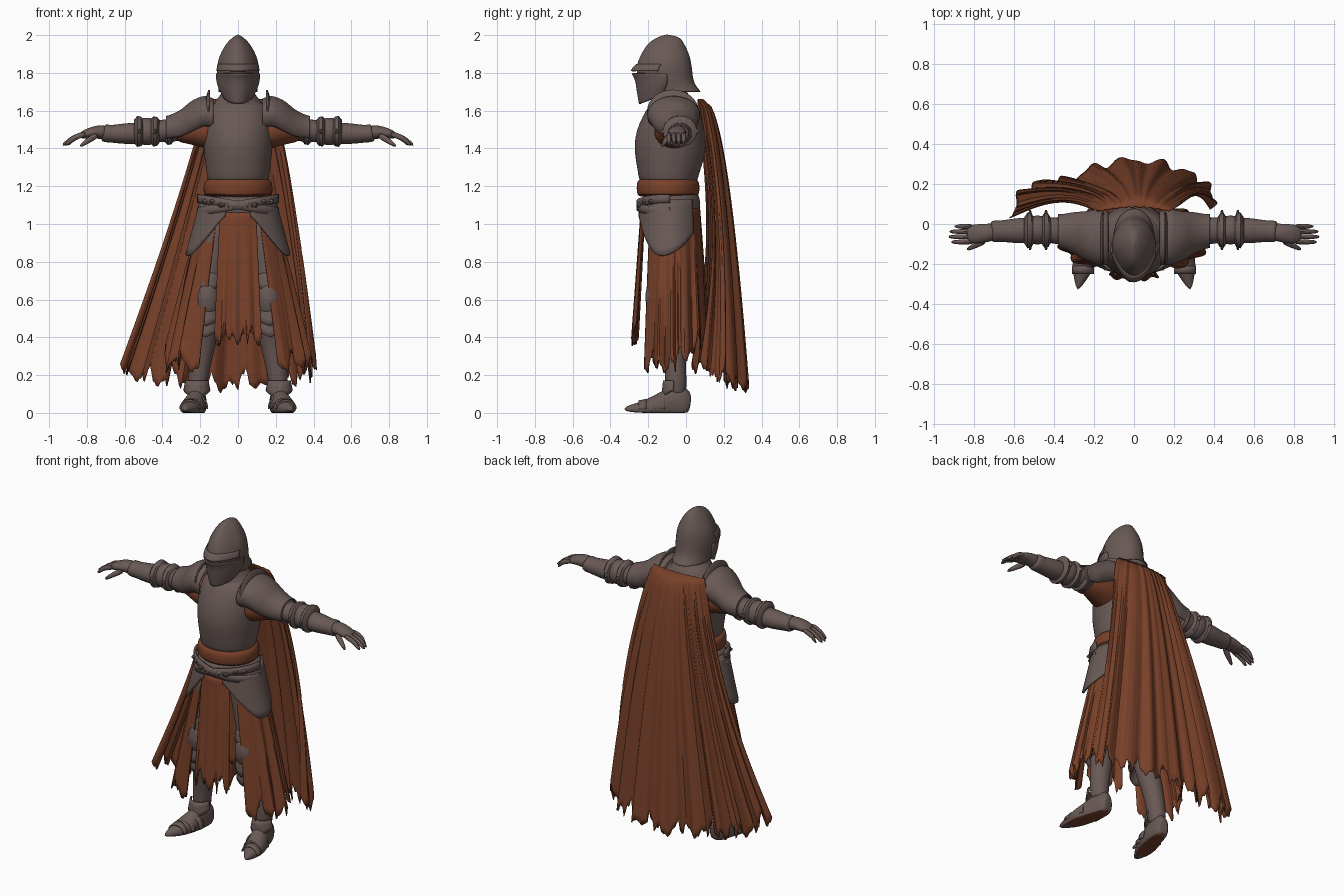
import bpy, bmesh, math
from math import sin, cos, pi, radians
from mathutils import Vector

cube = bpy.data.objects.get("Cube")
if cube:
    bpy.data.objects.remove(cube, do_unlink=True)


def material(name, rgb):
    m = bpy.data.materials.new(name)
    m.use_nodes = True
    m.diffuse_color = (*rgb, 1)
    m.node_tree.nodes["Principled BSDF"].inputs["Base Color"].default_value = (*rgb, 1)
    return m


METAL = material("dull_metal", (.14, .1, .092))
CLOTH = material("rust_cloth", (.19, .052, .022))


def finish(name, bm, mat, mirror, thick=0, smooth=0, angle=40):
    """Turn a bmesh into a finished object with its modifiers."""
    bmesh.ops.remove_doubles(bm, verts=bm.verts, dist=.0005)
    bmesh.ops.recalc_face_normals(bm, faces=bm.faces)
    mesh = bpy.data.meshes.new(name)
    bm.to_mesh(mesh)
    bm.free()
    mesh.materials.append(mat)
    for p in mesh.polygons:
        p.use_smooth = True
    mesh.set_sharp_from_angle(angle=radians(angle))
    ob = bpy.data.objects.new(name, mesh)
    bpy.context.scene.collection.objects.link(ob)
    if thick:
        mod = ob.modifiers.new("thickness", 'SOLIDIFY')
        mod.thickness = thick
        mod.offset = 0
    if smooth:
        ob.modifiers.new("smooth", 'SUBSURF').levels = smooth
        ob.modifiers["smooth"].render_levels = smooth
    if mirror:
        ob.modifiers.new("mirror", 'MIRROR').use_mirror_merge = False
    return ob


def limb(name, mat, rings, mirror=True, sides=20, smooth=1, floor=None):
    """Loft ellipses (x, y, z, radius a, radius b) along a path."""
    bm = bmesh.new()
    pts = [Vector(r[:3]) for r in rings]
    loops = []
    for i, r in enumerate(rings):
        d = (pts[min(i + 1, len(pts) - 1)] - pts[max(i - 1, 0)]).normalized()
        ref = Vector((0, 1, 0)) if abs(d.x) > .6 else Vector((1, 0, 0))
        a = (ref - d * ref.dot(d)).normalized()
        b = d.cross(a)
        loop = []
        for k in range(sides):
            t = 2 * pi * k / sides
            p = pts[i] + a * r[3] * cos(t) + b * r[4] * sin(t)
            if floor is not None:
                p.z = max(p.z, floor)
            loop.append(bm.verts.new(p))
        loops.append(loop)
    for lo, hi in zip(loops, loops[1:]):
        for k in range(sides):
            n = (k + 1) % sides
            bm.faces.new((lo[k], lo[n], hi[n], hi[k]))
    bm.faces.new(loops[0])
    bm.faces.new(loops[-1])
    return finish(name, bm, mat, mirror, smooth=smooth)


def sheet(name, mat, fn, nu=24, nv=8, thick=.008, mirror=False):
    """Build a thin plate or cloth from a surface function of u and v."""
    bm = bmesh.new()
    g = [[bm.verts.new(fn(i / nu, j / nv)) for i in range(nu + 1)] for j in range(nv + 1)]
    for j in range(nv):
        for i in range(nu):
            bm.faces.new((g[j][i], g[j][i + 1], g[j + 1][i + 1], g[j + 1][i]))
    return finish(name, bm, mat, mirror, thick)


def path(pts, t):
    """Smooth interpolation through a list of tuples."""
    n = len(pts) - 1
    i = min(int(t * n), n - 1)
    f = t * n - i
    quad = [pts[max(0, min(n, i + k))] for k in (-1, 0, 1, 2)]
    return [.5 * (2 * b + (c - a) * f + (2 * a - 5 * b + 4 * c - d) * f * f
                  + (3 * b - a - 3 * c + d) * f ** 3) for a, b, c, d in zip(*quad)]


def jag(u, n):
    """Torn hem: uneven triangular notches between zero and one."""
    saw = abs((u * n) % 1 - .5) * 2
    fine = abs((u * n * 2.7) % 1 - .5) * 2
    return (.7 * saw + .3 * fine) * (.35 + .65 * sin(u * n * 1.3) ** 2)


# Torso, neck and waist
limb("breastplate", METAL, [
    (0, -.095, 1.19, .16, .15), (0, -.095, 1.25, .164, .157), (0, -.09, 1.32, .174, .176),
    (0, -.085, 1.4, .184, .192), (0, -.08, 1.48, .187, .184), (0, -.07, 1.55, .182, .16),
    (0, -.06, 1.61, .17, .14), (0, -.06, 1.66, .12, .1)], False, 32)
limb("gorget", METAL, [
    (0, -.07, 1.57, .16, .15), (0, -.07, 1.62, .15, .13), (0, -.08, 1.66, .11, .1),
    (0, -.09, 1.7, .08, .085), (0, -.09, 1.75, .075, .08)], False, 28)
limb("waist_sash", CLOTH, [
    (0, -.095, 1.14, .165, .15), (0, -.095, 1.155, .182, .165), (0, -.095, 1.19, .184, .168),
    (0, -.095, 1.225, .18, .165), (0, -.095, 1.245, .16, .15)], False, 32)
limb("hip_armor", METAL, [
    (0, -.09, 1.17, .175, .155), (0, -.085, 1.12, .195, .16),
    (0, -.085, 1.07, .205, .162), (0, -.08, 1.04, .19, .15)], False, 32)


# Crossed hip straps with studs
def strap(u, v):
    a = pi + pi * u
    z = 1.1 + .035 * cos(a) + .045 * (.5 - v)
    return .21 * cos(a), -.085 + .172 * sin(a), z


sheet("hip_strap", METAL, strap, nv=2, thick=.012, mirror=True)
for i, (a, z) in enumerate(((-35, 1.12), (-50, 1.12), (-65, 1.1))):
    x, y = cos(radians(a)), sin(radians(a))
    base = (.21 * x, -.085 + .172 * y, z)
    limb("strap_stud_%d" % i, METAL, [(*base, .02, .02),
         (base[0] + .02 * x, base[1] + .02 * y, z, .003, .003)], sides=6, smooth=0)


# Side hip plates with a pointed lower edge
def tasset(u, v):
    a = radians(-72 + 117 * u)
    low = path([(1.04,), (.93,), (.84,), (.84,), (.88,), (.95,)], u)[0]
    s = v * (1.13 - low) / .3
    return (.195 + .08 * s) * cos(a), -.085 + (.165 + .012 * s) * sin(a), 1.13 + (low - 1.13) * v


sheet("hip_plate", METAL, tasset, thick=.012, mirror=True)


# Helmet: skull, brow and face guard share one ring shape
def helm_point(row, t):
    z, front, back, w = row
    c = cos(t)
    x = w * sin(t) * (1 + .25 * min(c, 0))
    return x, (front + back) / 2 + (back - front) / 2 * c, z


skull = [(2, -.1, -.1, 0), (1.985, -.15, -.04, .026), (1.95, -.2, -.012, .06),
         (1.89, -.237, .015, .093), (1.83, -.258, .027, .107), (1.77, -.25, .035, .106),
         (1.735, -.235, .048, .102), (1.7, -.21, .075, .1)]
brow = [(1.845, -.258, .02, .107), (1.828, -.278, .02, .111), (1.81, -.288, .02, .113)]
guard = [(1.797, -.284, .01, .113), (1.76, -.266, .01, .113), (1.7, -.256, 0, .104),
         (1.635, -.245, -.03, .08)]
sheet("helmet_skull", METAL, lambda u, v: helm_point(path(skull, v), 2 * pi * u), 40, 24, .006)
sheet("helmet_brow", METAL, lambda u, v: helm_point(path(brow, v), radians(95 + 170 * u)), 30, 4)


def face_guard(u, v):
    x, y, z = helm_point(path(guard, v), radians(78 + 204 * u))
    return x, y, z + .06 * v * abs(2 * u - 1) ** 2


sheet("helmet_face_guard", METAL, face_guard, 32, 10)

# Shoulders
shoulder = [(.13, -.07, 1.57, .13, .09), (.18, -.065, 1.58, .135, .093),
            (.24, -.06, 1.555, .12, .095), (.3, -.045, 1.52, .1, .083),
            (.35, -.038, 1.505, .085, .072), (.38, -.035, 1.5, .08, .068)]


def pauldron(u, v):
    x, y, z, ry, rz = path(shoulder, v)
    a = radians(-40 + 260 * u)
    return x, y + ry * cos(a), z + rz * sin(a)


def shoulder_crest(u, v):
    a = radians(-10 + 200 * u)
    lift = .035 * v * max(0, sin(a))
    return .165 - .012 * v, -.07 + (.128 + lift) * cos(a), 1.575 + (.1 + lift) * sin(a)


sheet("pauldron", METAL, pauldron, 32, 16, mirror=True)
sheet("shoulder_crest", METAL, shoulder_crest, 28, 4, mirror=True)
limb("padded_sleeve", CLOTH, [
    (.1, -.07, 1.48, .1, .1), (.17, -.065, 1.49, .11, .09), (.24, -.05, 1.495, .09, .075),
    (.36, -.035, 1.495, .06, .055)])

# Arms
limb("upper_arm", METAL, [
    (.29, -.04, 1.5, .075, .06), (.36, -.035, 1.495, .07, .062), (.44, -.03, 1.49, .062, .058),
    (.5, -.03, 1.485, .06, .056)])
limb("forearm", METAL, [
    (.47, -.03, 1.485, .055, .055), (.53, -.032, 1.48, .066, .058), (.6, -.034, 1.478, .063, .056),
    (.67, -.036, 1.477, .052, .046), (.7, -.037, 1.48, .056, .049), (.72, -.038, 1.485, .05, .045)])
for name, x, r in (("arm_band", .365, .068), ("elbow_cuff_inner", .44, .076),
                   ("elbow_cuff_outer", .525, .078)):
    limb(name, METAL, [(x - .025, -.032, 1.49, r - .016, r - .016), (x - .012, -.032, 1.49, r + .006, r),
                       (x + .008, -.032, 1.49, r + .012, r + .004),
                       (x + .025, -.032, 1.49, r - .014, r - .016)], smooth=0)
limb("elbow_cop", METAL, [
    (.43, -.03, 1.49, .06, .06), (.465, -.03, 1.49, .074, .074), (.5, -.03, 1.49, .074, .074),
    (.54, -.03, 1.485, .06, .06)])
for side, tip in (("back", .07), ("front", -.13)):
    for x in (.44, .52):
        limb("elbow_wing_" + side, METAL, [(x, -.03, 1.49, .035, .045), (x, tip, 1.49, .004, .008)],
             sides=10, smooth=0)

# Hands
limb("palm", METAL, [
    (.69, -.038, 1.483, .045, .042), (.74, -.045, 1.488, .046, .036), (.79, -.05, 1.482, .05, .028),
    (.84, -.052, 1.465, .044, .018)])
for i in range(4):
    y = -.012 - .026 * i
    reach = (.9, .925, .93, .915)[i]
    limb("finger_%d" % i, METAL, [
        (.8, y, 1.48, .014, .018), (.86, y, 1.462, .014, .016), ((reach + .86) / 2, y, 1.442, .012, .013),
        (reach, y, 1.415, .008, .008)], sides=8)
limb("thumb", METAL, [(.74, -.08, 1.475, .02, .02), (.79, -.105, 1.445, .017, .017),
                      (.84, -.13, 1.408, .009, .009)], sides=8)

# Legs
limb("leg", METAL, [
    (.1, -.09, 1.1, .09, .11), (.122, -.1, .92, .08, .095), (.14, -.11, .78, .066, .08),
    (.155, -.12, .66, .054, .066), (.163, -.12, .58, .058, .066), (.17, -.1, .48, .066, .068),
    (.178, -.075, .4, .07, .066), (.195, -.06, .3, .062, .06), (.212, -.055, .2, .054, .056),
    (.215, -.05, .08, .05, .06)])
limb("knee_cop", METAL, [
    (.158, -.14, .7, .03, .03), (.16, -.15, .66, .058, .066), (.162, -.15, .6, .07, .07),
    (.165, -.14, .54, .066, .06), (.167, -.13, .5, .04, .04)])


def lame(cx, cy, r, top, depth, tip):
    def fn(u, v):
        a = radians(185 + 170 * u)
        s = r + .01 * v
        return cx + s * cos(a), cy + s * sin(a), top - v * (depth + tip * (1 - abs(2 * u - 1)))
    return fn


for i, (cx, cy, r, top) in enumerate(((.157, -.125, .062, .74), (.168, -.12, .072, .56),
                                      (.172, -.11, .074, .5), (.218, -.06, .058, .17))):
    sheet("leg_lame_%d" % i, METAL, lame(cx, cy, r, top, .05, .05), 20, 3, mirror=True)

# Pointed armoured feet with coloured soles
foot = limb("foot", METAL, [
    (.205, .025, .045, .03, .045), (.208, 0, .05, .044, .09), (.215, -.06, .05, .05, .1),
    (.228, -.12, .04, .058, .075), (.248, -.18, .03, .063, .052), (.265, -.25, .02, .045, .036),
    (.282, -.33, .02, .006, .012)], floor=0)
foot.data.materials.append(CLOTH)
for p in foot.data.polygons:
    if all(foot.data.vertices[i].co.z < .005 for i in p.vertices):
        p.material_index = 1
for i, (x, y, h) in enumerate(((.226, -.11, .083), (.24, -.16, .065), (.255, -.21, .05))):
    sheet("foot_lame_%d" % i, METAL, lambda u, v, x=x, y=y, h=h: (
        x + (.064 - .006 * i) * cos(pi * u), y - .04 * v, .02 + h * (1 - .15 * v) * sin(pi * u)),
        16, 2, mirror=True)


# Cloth: front panel, wrapped skirt and cape
def loincloth(u, v):
    s = 2 * u - 1
    z = 1.07 - v * (.72 - .16 * jag(u, 5))
    return s * (.095 + .03 * v), -.238 - .042 * v + .02 * s * s + .008 * v * sin(s * 11), z


def skirt(u, v):
    a = radians(-56 + 292 * u)
    back = max(0, sin(a))
    z = 1.1 - v * (.9 - .15 * back - .17 * jag(u, 17))
    fold = 1 + .05 * v * sin(u * 75)
    e = v ** .85
    return (.175 + .2 * e) * cos(a) * fold, -.07 + (.14 + .04 * e) * sin(a) * fold, z


hem = [(-.62, .03), (-.56, .16), (-.45, .215), (-.32, .225), (-.18, .29), (0, .318),
       (.18, .29), (.31, .235), (.39, .16), (.395, .08)]


def cape(u, v):
    s = 2 * u - 1
    hx, hy = path(hem, u)
    ex = v ** (.65 + .5 * (1 - u))
    ey = v ** .45
    top_x, top_y = .175 * s, .065 + .02 * (1 - s * s)
    fold = .014 * (.15 + v) * (sin(s * 29) + .5 * sin(s * 47 + 1))
    x = top_x + (hx - top_x) * ex + fold * sin(s * 1.2)
    y = top_y + (hy - top_y) * ey + fold * cos(s * 1.2) + .07 * sin(pi * v) * abs(s) ** 3
    return x, y, 1.66 - v * (1.56 - .1 * s * s - .17 * jag(u, 19))


sheet("front_cloth", CLOTH, loincloth, 40, 16, .006)
sheet("skirt", CLOTH, skirt, 150, 20, .006)
sheet("cape", CLOTH, cape, 160, 36, .006)
